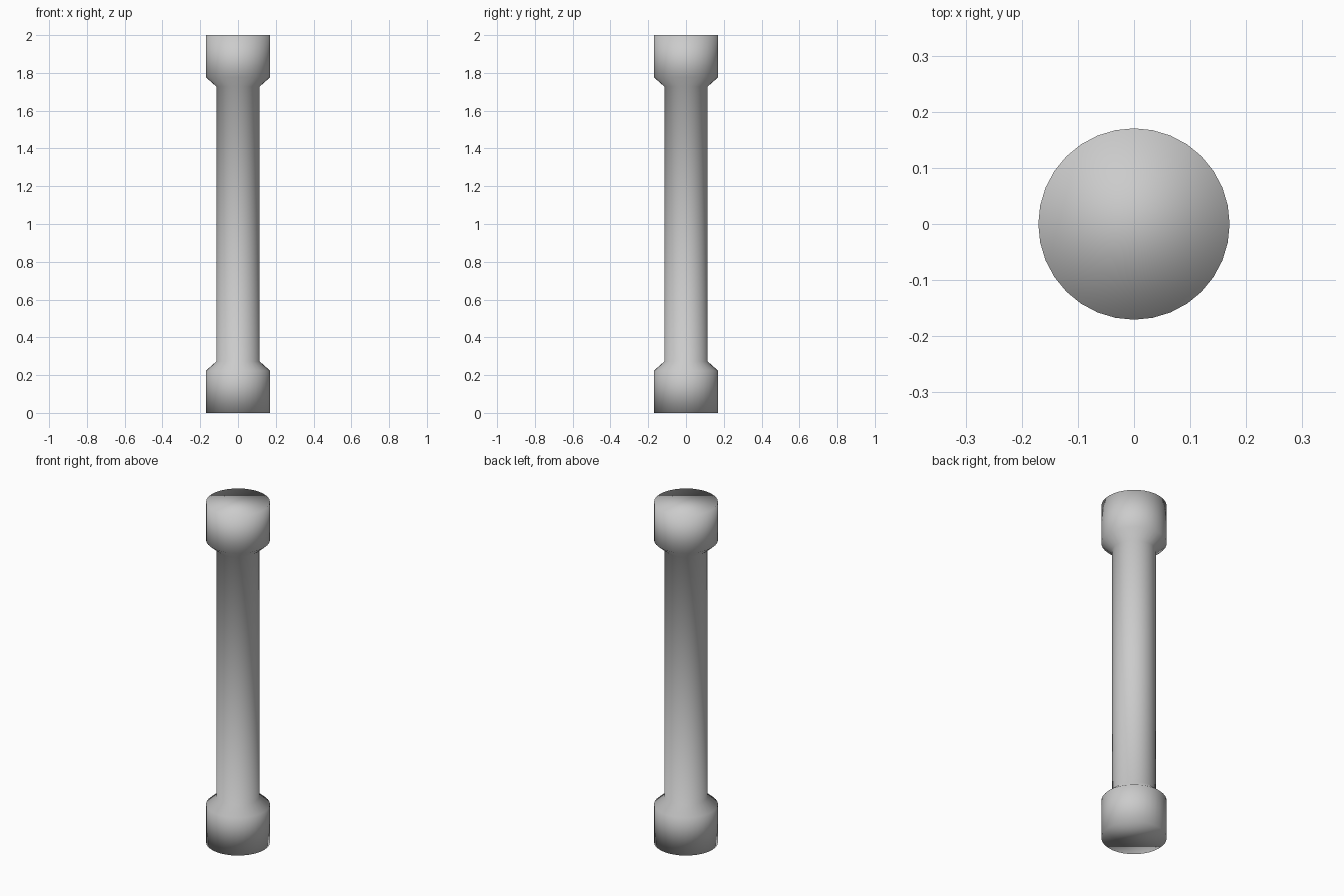
import bpy, bmesh
from math import cos, sin, tau

if "Cube" in bpy.data.objects:
    bpy.data.objects.remove(bpy.data.objects["Cube"])

SIDES = 32
# Lathe profile (radius, height): wide foot, slim shaft, wide head
PROFILE = [(0.1705, 0), (0.1705, 0.223), (0.115, 0.272),
           (0.115, 1.728), (0.1705, 1.777), (0.1705, 2)]

bm = bmesh.new()
rings = [[bm.verts.new((r * cos(tau * i / SIDES), r * sin(tau * i / SIDES), z))
          for i in range(SIDES)] for r, z in PROFILE]

# Side walls
for low, high in zip(rings, rings[1:]):
    for i in range(SIDES):
        j = (i + 1) % SIDES
        bm.faces.new((low[i], low[j], high[j], high[i]))

# End caps
bm.faces.new(rings[0][::-1])
bm.faces.new(rings[-1])

# Smooth shading runs over every edge, caps included
for face in bm.faces:
    face.smooth = True

mesh = bpy.data.meshes.new("pillar")
bm.to_mesh(mesh)
bm.free()
bpy.context.collection.objects.link(bpy.data.objects.new("pillar", mesh))
